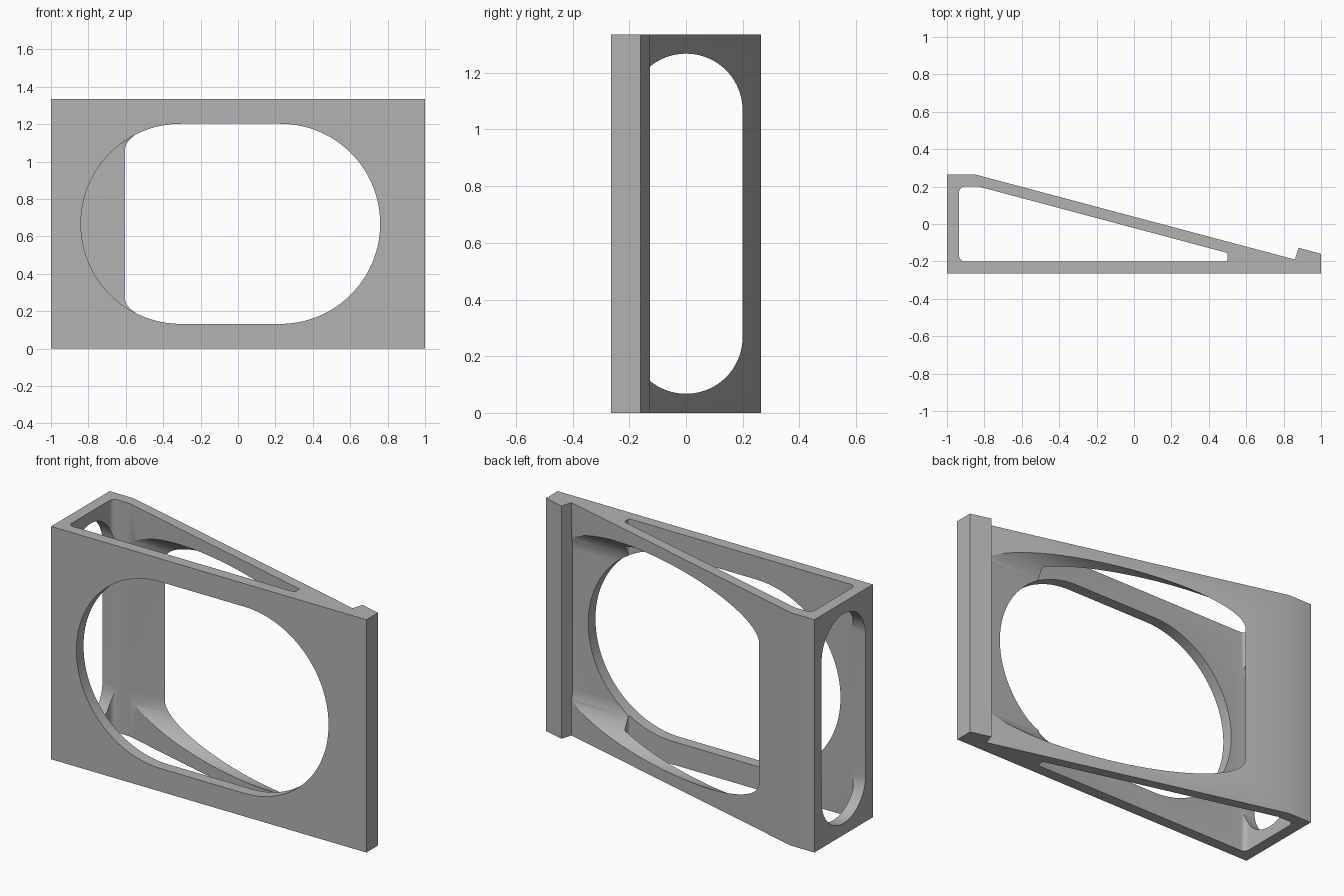
import bpy, bmesh, math
from mathutils import Vector

if "Cube" in bpy.data.objects:
    bpy.data.objects.remove(bpy.data.objects["Cube"], do_unlink=True)

HEIGHT = 1.335
MID = HEIGHT / 2

grey = bpy.data.materials.new("plain_grey")
grey.use_nodes = True
colour = (0.45, 0.45, 0.45, 1)
grey.diffuse_color = colour
grey.node_tree.nodes["Principled BSDF"].inputs["Base Color"].default_value = colour


def prism(name, outline, axis, start, end):
    """Extrude a 2D outline along the given axis."""
    place = {"x": lambda a, b, h: (h, a, b),
             "y": lambda a, b, h: (a, h, b),
             "z": lambda a, b, h: (a, b, h)}[axis]
    bm = bmesh.new()
    face = bm.faces.new([bm.verts.new(place(a, b, start)) for a, b in outline])
    moved = bmesh.ops.extrude_face_region(bm, geom=[face])["geom"]
    bmesh.ops.translate(bm, vec=place(0, 0, end - start),
                        verts=[v for v in moved if isinstance(v, bmesh.types.BMVert)])
    bmesh.ops.recalc_face_normals(bm, faces=bm.faces)
    mesh = bpy.data.meshes.new(name)
    bm.to_mesh(mesh)
    bm.free()
    mesh.materials.append(grey)
    obj = bpy.data.objects.new(name, mesh)
    bpy.context.collection.objects.link(obj)
    return obj


def rounded(corners, radii, steps):
    """Replace each corner by a tangent circular arc."""
    points = []
    for i, corner in enumerate(corners):
        p = Vector(corner)
        u = (Vector(corners[i - 1]) - p).normalized()
        v = (Vector(corners[(i + 1) % len(corners)]) - p).normalized()
        half = u.angle(v) / 2
        r = radii[i]
        centre = p + (u + v).normalized() * r / math.sin(half)
        a = p + u * r / math.tan(half) - centre
        b = p + v * r / math.tan(half) - centre
        sweep = math.pi - 2 * half
        for k in range(steps + 1):
            t = k / steps
            arc = (a * math.sin((1 - t) * sweep) + b * math.sin(t * sweep)) / math.sin(sweep)
            points.append(tuple(centre + arc))
    return points


def slot(centre_a, centre_b, half_a, half_b, steps=24):
    """Slot outline with fully round ends."""
    r = min(half_a, half_b) - 0.0005
    box = [(centre_a + s * half_a, centre_b + t * half_b)
           for s, t in ((-1, -1), (1, -1), (1, 1), (-1, 1))]
    return rounded(box, [r] * 4, steps)


# Wedge body with the raised lip at the thin end
wedge = [(-1, -0.265), (1, -0.265), (1, -0.16), (0.88, -0.127),
         (0.86, -0.19), (-0.85, 0.265), (-1, 0.265)]
frame = prism("wedge_frame", wedge, "z", 0, HEIGHT)

# Hollow core, open at top and bottom
core = rounded([(-0.935, -0.2), (0.5, -0.2), (0.5, -0.155), (-0.83, 0.2), (-0.935, 0.2)],
               [0.03, 0.012, 0.012, 0.06, 0.03], 6)
cutters = [
    prism("core_cutter", core, "z", -0.1, HEIGHT + 0.1),
    # Lengthwise slot through the end wall and the sloping wall
    prism("side_slot_cutter", slot(0, MID, 0.1995, 0.6), "x", -1.1, 0.859),
    # Wide window through the front plate
    prism("front_window_cutter", slot(-0.04, MID, 0.8, 0.535, 32), "y", -0.4, -0.15),
]

bpy.context.view_layer.objects.active = frame
for cutter in cutters:
    cutter.hide_render = True
    mod = frame.modifiers.new(cutter.name, "BOOLEAN")
    mod.operation = "DIFFERENCE"
    mod.solver = "EXACT"
    mod.object = cutter
    bpy.ops.object.modifier_apply(modifier=mod.name)
    bpy.data.objects.remove(cutter, do_unlink=True)

# Smooth the curved cuts, keep the edges crisp
bpy.ops.object.select_all(action="DESELECT")
frame.select_set(True)
bpy.ops.object.shade_smooth_by_angle(angle=math.radians(25))
